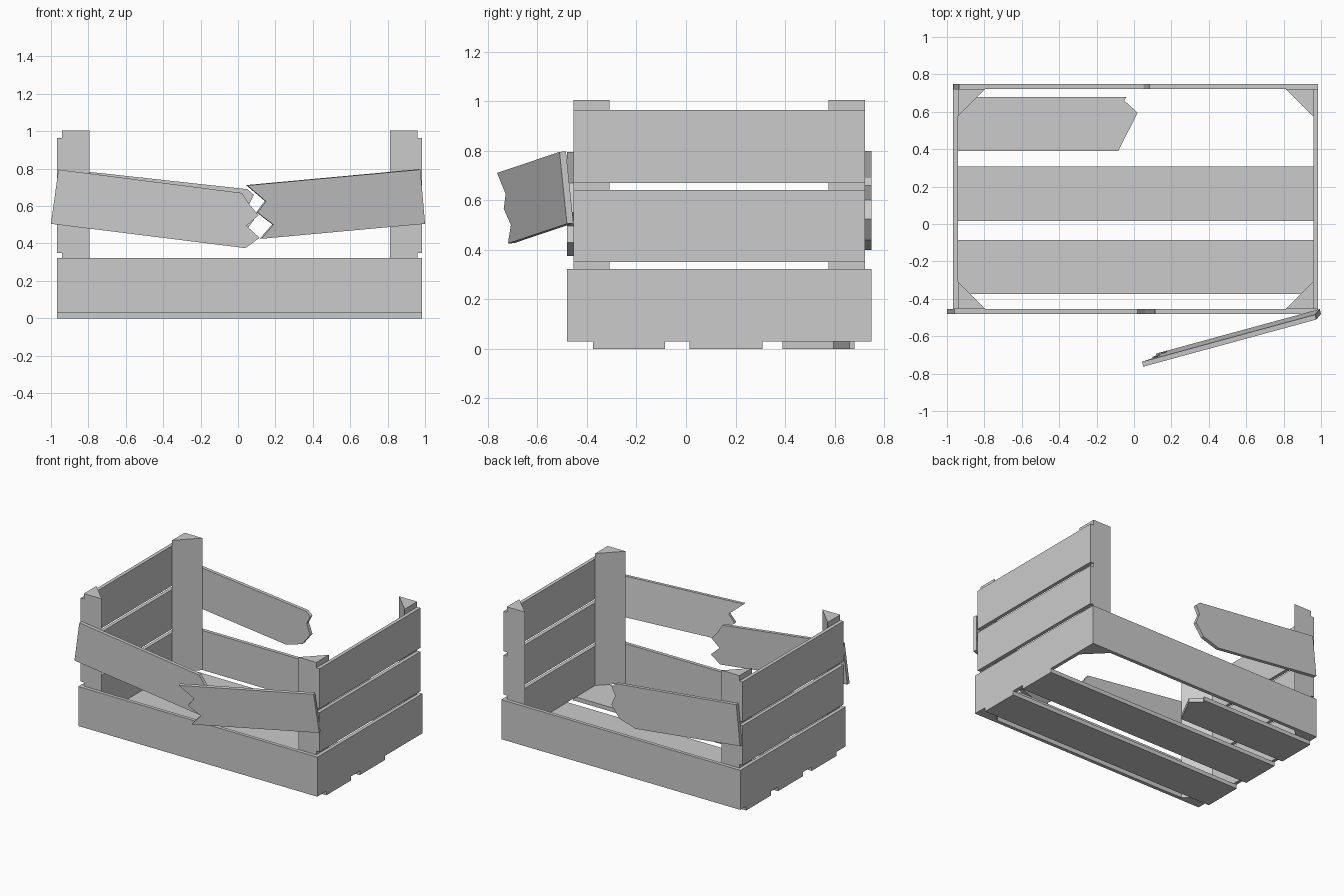
import bpy
import bmesh

cube = bpy.data.objects.get("Cube")
if cube:
    bpy.data.objects.remove(cube, do_unlink=True)

# One plain grey for the whole crate
grey = bpy.data.materials.new("plain grey")
grey.use_nodes = True
COLOUR = (0.6, 0.6, 0.6, 1)
grey.diffuse_color = COLOUR
grey.node_tree.nodes["Principled BSDF"].inputs["Base Color"].default_value = COLOUR


def prism(name, outline, offset):
    """Solid made by extruding a flat outline of 3D points along an offset."""
    bm = bmesh.new()
    face = bm.faces.new([bm.verts.new(p) for p in outline])
    extruded = bmesh.ops.extrude_face_region(bm, geom=[face], use_keep_orig=True)
    moved = [v for v in extruded["geom"] if isinstance(v, bmesh.types.BMVert)]
    bmesh.ops.translate(bm, verts=moved, vec=offset)
    bmesh.ops.recalc_face_normals(bm, faces=bm.faces)
    mesh = bpy.data.meshes.new(name)
    bm.to_mesh(mesh)
    bm.free()
    mesh.materials.append(grey)
    obj = bpy.data.objects.new(name, mesh)
    bpy.context.collection.objects.link(obj)
    return obj


def board(name, x, y, z):
    """Straight board between two limits on each axis."""
    outline = [(x[0], y[0], z[0]), (x[1], y[0], z[0]),
               (x[1], y[1], z[0]), (x[0], y[1], z[0])]
    return prism(name, outline, (0, 0, z[1] - z[0]))


THICK = 0.026
LEFT, RIGHT = 0.985, -0.968      # outer faces of the end walls
FRONT, BACK = -0.455, 0.722      # inner faces of the long walls
FLOOR = 0.03
ROWS = [(FLOOR, 0.322), (0.35, 0.642), (0.67, 0.965)]

# End walls, three slats each
for side, x in (("left", (LEFT - THICK, LEFT)), ("right", (RIGHT, RIGHT + THICK))):
    for row, z in zip(("lower", "middle", "upper"), ROWS):
        board(f"{side}_{row}_slat", x, (FRONT, BACK), z)

# Lower boards of the long walls
board("front_lower_board", (RIGHT, LEFT), (FRONT - THICK, FRONT), ROWS[0])
board("back_lower_board", (RIGHT, LEFT), (BACK, BACK + THICK), ROWS[0])

# Triangular corner posts
LEG = 0.147
for side, x, dx in (("left", LEFT - THICK, -LEG), ("right", RIGHT + THICK, LEG)):
    for end, y, dy in (("front", FRONT, LEG), ("back", BACK, -LEG)):
        prism(f"{end}_{side}_post",
              [(x, y, FLOOR), (x + dx, y, FLOOR), (x, y + dy, FLOOR)],
              (0, 0, 1.005 - FLOOR))

# Floor slats, the rear one snapped off
board("floor_front_slat", (RIGHT, LEFT), (-0.375, -0.085), (0, FLOOR))
board("floor_middle_slat", (RIGHT, LEFT), (0.015, 0.308), (0, FLOOR))
snapped = [(RIGHT, 0.39), (-0.085, 0.39), (0.02, 0.595),
           (-0.052, 0.66), (-0.04, 0.68), (RIGHT, 0.68)]
prism("floor_broken_slat", [(x, y, 0) for x, y in snapped], (0, 0, FLOOR))

# Sagging broken board on the front wall
front_break = [(-0.96, 0.795), (0.02, 0.67), (0.06, 0.61), (0.11, 0.55),
               (0.045, 0.495), (0.115, 0.43), (0.04, 0.375), (-1.0, 0.505)]
prism("front_broken_board",
      [(x, FRONT, z) for x, z in front_break], (0, -THICK, 0))

# Sagging broken board on the back wall
back_break = [(-0.935, 0.798), (0.05, 0.69), (0.085, 0.66), (0.055, 0.60),
              (0.085, 0.525), (0.02, 0.44), (-0.11, 0.40), (-0.965, 0.50)]
prism("back_broken_board",
      [(x, BACK, z) for x, z in back_break], (0, THICK, 0))

# Loose half of the front board, swung outward and leaning forward
loose_break = [(0.975, 0.795), (0.05, 0.71), (0.15, 0.625), (0.105, 0.565),
               (0.19, 0.50), (0.125, 0.425), (1.0, 0.505)]
prism("front_loose_board",
      [(x, -0.48 + 0.28 * (x - 1) - 0.08 * (z - 0.5), z) for x, z in loose_break],
      (-0.007, THICK, 0.002))
